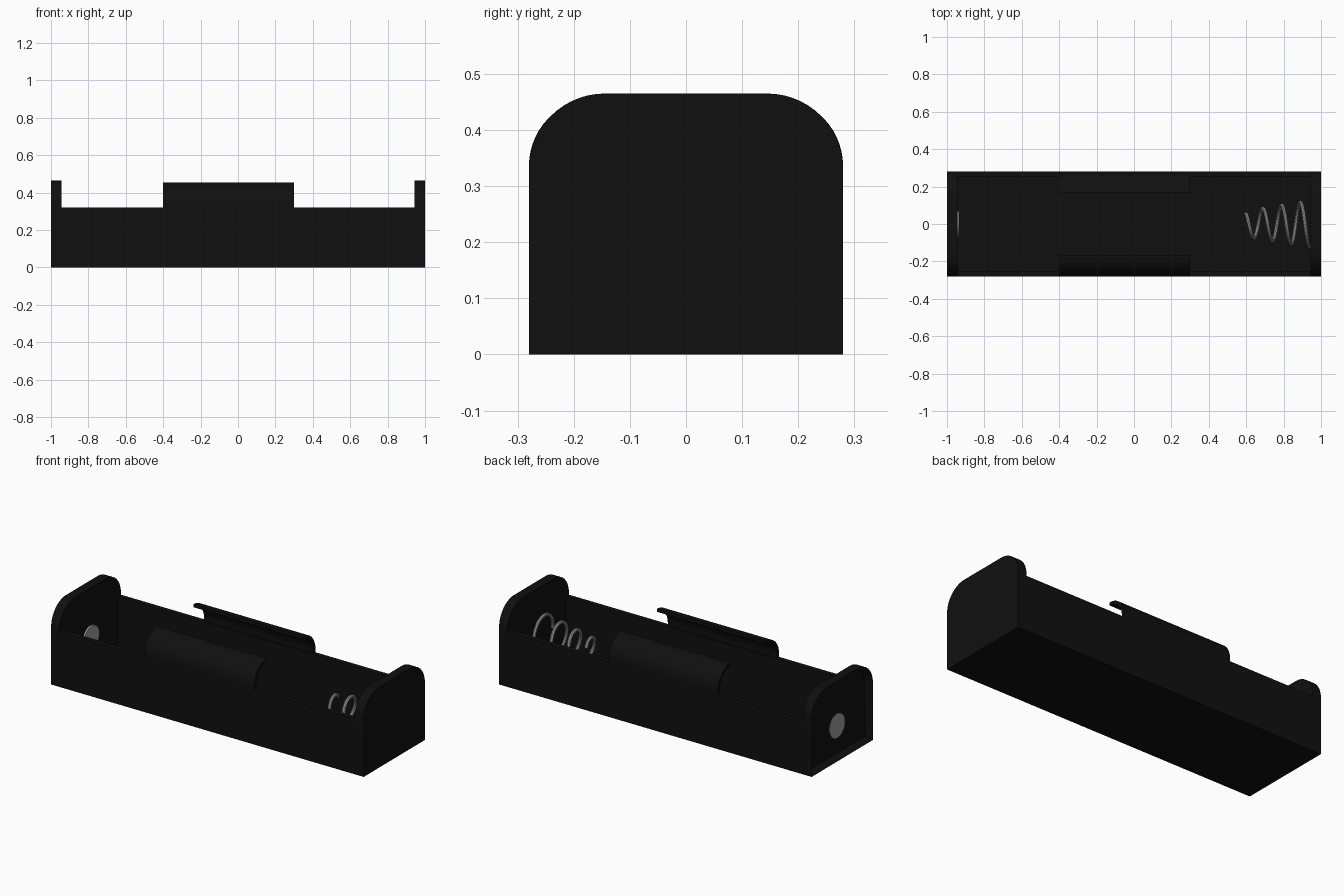
import bpy, bmesh, math

cube = bpy.data.objects.get("Cube")
if cube:
    bpy.data.objects.remove(cube, do_unlink=True)


def material(name, value):
    m = bpy.data.materials.new(name)
    m.use_nodes = True
    color = (value, value, value, 1)
    m.diffuse_color = color
    m.node_tree.nodes["Principled BSDF"].inputs["Base Color"].default_value = color
    return m


black = material("black plastic", 0.005)
metal = material("grey metal", 0.35)


def smooth(obj):
    bpy.ops.object.select_all(action="DESELECT")
    obj.select_set(True)
    bpy.context.view_layer.objects.active = obj
    bpy.ops.object.shade_smooth_by_angle(angle=math.radians(35))


def arc(cy, cz, ry, rz, a0, a1, n=14):
    """Points (y, z) along an elliptical arc, angles in degrees."""
    angles = [math.radians(a0 + (a1 - a0) * i / n) for i in range(n + 1)]
    return [(cy + ry * math.cos(a), cz + rz * math.sin(a)) for a in angles]


def prism(name, profile, x0, x1, mat, pocket=None):
    """Extrude a (y, z) profile along x; pocket = (rim, depth) sinks the -x face."""
    bm = bmesh.new()
    start = bm.faces.new([bm.verts.new((x0, y, z)) for y, z in profile])
    out = bmesh.ops.extrude_face_region(bm, geom=[start], use_keep_orig=True)
    moved = [g for g in out["geom"] if isinstance(g, bmesh.types.BMVert)]
    bmesh.ops.translate(bm, verts=moved, vec=(x1 - x0, 0, 0))
    bmesh.ops.recalc_face_normals(bm, faces=bm.faces)
    if pocket:
        face = min(bm.faces, key=lambda f: f.calc_center_median().x)
        bmesh.ops.inset_region(bm, faces=[face], thickness=pocket[0])
        bmesh.ops.translate(bm, verts=face.verts, vec=(pocket[1], 0, 0))
    mesh = bpy.data.meshes.new(name)
    bm.to_mesh(mesh)
    bm.free()
    mesh.materials.append(mat)
    obj = bpy.data.objects.new(name, mesh)
    bpy.context.collection.objects.link(obj)
    smooth(obj)
    return obj


W, WALL, RIM_Z, INNER_X = 0.28, 0.028, 0.32, 0.945
AXIS_Z = 0.19

# Tray: floor and two long walls
prism("tray", [(-W, 0), (W, 0), (W, RIM_Z), (W - WALL, RIM_Z), (W - WALL, 0.03),
               (-W + WALL, 0.03), (-W + WALL, RIM_Z), (-W, RIM_Z)],
      -INNER_X, INNER_X, black)

# Round-shouldered end walls; the contact end is hollowed from outside
end = ([(-W, 0), (W, 0)] + arc(0.145, 0.33, 0.135, 0.135, 0, 90)
       + arc(-0.145, 0.33, 0.135, 0.135, 90, 180))
prism("spring_end_wall", end, INNER_X, 1.0, black)
prism("contact_end_wall", end, -1.0, -INNER_X, black, pocket=(0.028, 0.035))

# Clips curling inward above both long walls
T = 0.018
clip = ([(W, RIM_Z)] + arc(0.165, 0.335, 0.115, 0.12, 0, 90)
        + arc(0.165, 0.335, 0.115 - T, 0.12 - T, 90, 0) + [(W - T, RIM_Z)])
for side, name in ((-1, "front_clip"), (1, "back_clip")):
    prism(name, [(side * y, z) for y, z in clip], -0.4, 0.3, black)

# Contact disc passing through the end wall
prism("contact_disc", arc(0, AXIS_Z - 0.01, 0.07, 0.07, 0, 350, 35), -0.97, -0.935, metal)

# Conical coil spring
curve = bpy.data.curves.new("spring_wire", "CURVE")
curve.dimensions = "3D"
curve.bevel_depth = 0.01
curve.bevel_resolution = 2
curve.use_fill_caps = True
steps, t0, t1 = 120, -0.4, 3.0
spline = curve.splines.new("POLY")
spline.points.add(steps)
for i, p in enumerate(spline.points):
    turn = t0 + (t1 - t0) * i / steps
    a, r = 2 * math.pi * turn, 0.075 + 0.0165 * turn
    p.co = (0.64 + 0.1 * turn, -r * math.cos(a), AXIS_Z - r * math.sin(a), 1)
curve.materials.append(metal)
spring = bpy.data.objects.new("spring", curve)
bpy.context.collection.objects.link(spring)
bpy.ops.object.select_all(action="DESELECT")
spring.select_set(True)
bpy.context.view_layer.objects.active = spring
bpy.ops.object.convert(target="MESH")
smooth(bpy.context.view_layer.objects.active)
